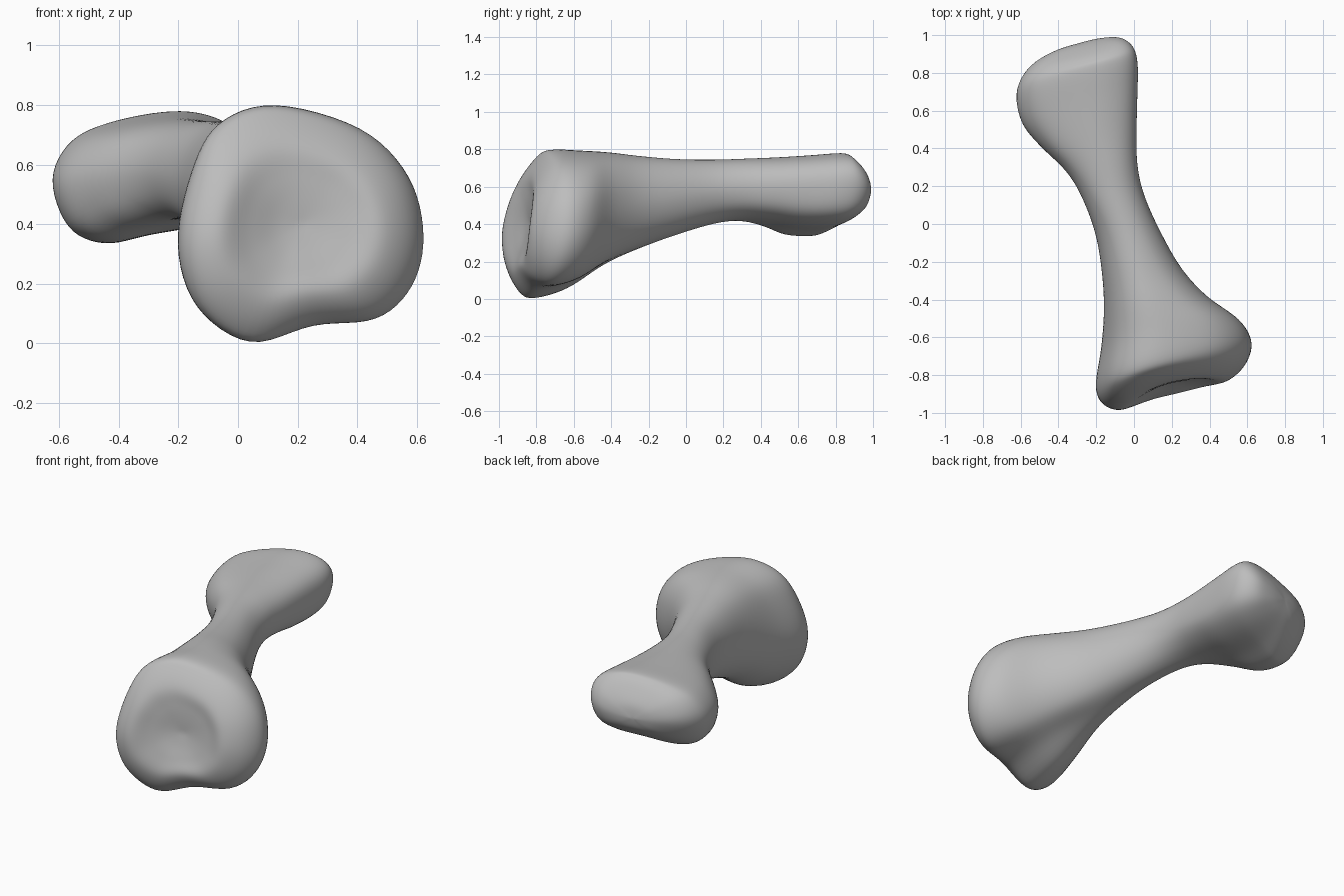
import bpy
import math
from mathutils import Vector

cube = bpy.data.objects.get("Cube")
if cube:
    bpy.data.objects.remove(cube)

STEPS = 6  # subdivisions between control points and between sections


def spline(p0, p1, p2, p3, t):
    """Smooth curve through p1 and p2."""
    return 0.5 * (2 * p1 + (p2 - p0) * t + (2 * p0 - 5 * p1 + 4 * p2 - p3) * t * t
                  + (3 * p1 - p0 - 3 * p2 + p3) * t ** 3)


def normalised(points):
    """Scale an outline into the -1..1 square."""
    lo = [min(p[i] for p in points) for i in (0, 1)]
    hi = [max(p[i] for p in points) for i in (0, 1)]
    return [Vector([2 * (p[i] - lo[i]) / (hi[i] - lo[i]) - 1 for i in (0, 1)])
            for p in points]


# Outlines (x, z) of the two knobbed ends and the round shaft
large_end = normalised([(.62, .36), (.57, .56), (.41, .72), (.12, .80), (-.07, .735),
                        (-.16, .57), (-.205, .33), (-.14, .12), (.04, 0), (.25, .06),
                        (.46, .08), (.58, .19)])
small_end = normalised([(.02, .60), (0, .70), (-.08, .76), (-.22, .78), (-.42, .745),
                        (-.56, .68), (-.625, .55), (-.57, .39), (-.45, .335),
                        (-.30, .365), (-.12, .40), (-.01, .47)])
COUNT = len(large_end)
shaft = [Vector((math.cos(math.tau * i / COUNT), math.sin(math.tau * i / COUNT)))
         for i in range(COUNT)]


def section(y, box, tilt_x, tilt_z, knob, weight, scale=1.0, bow=0.0):
    """Tilted cross-section between shaft and knob; bow shifts its top and bottom along y."""
    x0, x1, z0, z1 = box
    cx, cz = (x0 + x1) / 2, (z0 + z1) / 2
    ring = []
    for a, b in zip(shaft, knob):
        p = a.lerp(b, weight)
        dx, dz = p.x * scale * (x1 - x0) / 2, p.y * scale * (z1 - z0) / 2
        ring.append(Vector((cx + dx, y + tilt_x * dx + tilt_z * dz + bow * p.y ** 2, cz + dz)))
    return ring


front_box = (-.205, .625, 0, .80)
back_box = (-.625, .02, .335, .78)

# Shallow dished front joint: y, tilt x, tilt z, weight, scale, bow
sections = [section(y, front_box, tx, tz, large_end, w, s, b) for y, tx, tz, w, s, b in [
    (-.838, .20, .08, .3, .001, 0), (-.848, .22, .10, .3, .2, 0),
    (-.873, .26, .13, .5, .42, .015), (-.905, .27, .14, .8, .66, .045),
    (-.85, .27, .13, 1, .9, .045), (-.74, .27, .10, 1, 1, 0)]]

# Shaft: y, box, tilt x, tilt z, outline, weight
for row in [(-.58, (-.175, .56, .05, .795), .20, .08, large_end, .9),
            (-.42, (-.16, .39, .17, .785), .13, .04, large_end, .6),
            (-.25, (-.17, .255, .26, .765), .05, 0, large_end, .3),
            (-.05, (-.205, .145, .34, .748), 0, 0, large_end, .1),
            (.15, (-.28, .055, .40, .745), 0, 0, small_end, .1),
            (.30, (-.365, .018, .41, .75), .08, .04, small_end, .4),
            (.45, (-.495, .014, .383, .757), .15, .12, small_end, .7),
            (.60, (-.592, .018, .342, .768), .22, .20, small_end, .95)]:
    sections.append(section(*row))

# Rounded rear joint
sections += [section(y, back_box, tx, tz, small_end, w, s, b) for y, tx, tz, w, s, b in [
    (.75, .25, .24, 1, 1, 0), (.852, .27, .20, 1, .92, -.045),
    (.92, .29, .14, .9, .7, -.05), (.95, .28, .08, .7, .35, -.015),
    (.955, .28, .05, .7, .001, 0)]]

# Smooth each section around, then smooth the whole run along its length
rings = [[spline(*(r[(i + k) % COUNT] for k in (-1, 0, 1, 2)), s / STEPS)
          for i in range(COUNT) for s in range(STEPS)] for r in sections]
last = len(rings) - 1
loft = []
for i in range(last):
    four = [rings[min(max(i + k, 0), last)] for k in (-1, 0, 1, 2)]
    for s in range(STEPS):
        loft.append([spline(*ps, s / STEPS) for ps in zip(*four)])
loft.append(rings[-1])

n = COUNT * STEPS
verts = [p for ring in loft for p in ring]
faces = [(j * n + i, j * n + (i + 1) % n, (j + 1) * n + (i + 1) % n, (j + 1) * n + i)
         for j in range(len(loft) - 1) for i in range(n)]
faces += [tuple(reversed(range(n))), tuple(range(len(verts) - n, len(verts)))]

mesh = bpy.data.meshes.new("bone")
mesh.from_pydata(verts, [], faces)
mesh.update()
bone = bpy.data.objects.new("bone", mesh)
bpy.context.collection.objects.link(bone)

# Outward normals, merged end centres and smooth shading
bpy.context.view_layer.objects.active = bone
bone.select_set(True)
bpy.ops.object.mode_set(mode='EDIT')
bpy.ops.mesh.select_all(action='SELECT')
bpy.ops.mesh.remove_doubles(threshold=.001)
bpy.ops.mesh.normals_make_consistent(inside=False)
bpy.ops.object.mode_set(mode='OBJECT')
bpy.ops.object.shade_smooth()

# Soften leftover ripples
smooth = bone.modifiers.new("soften", 'SMOOTH')
smooth.factor = .5
smooth.iterations = 8

# Single grey material
grey = bpy.data.materials.new("bone grey")
grey.use_nodes = True
color = (.51, .51, .51, 1)
grey.diffuse_color = color
grey.node_tree.nodes["Principled BSDF"].inputs["Base Color"].default_value = color
mesh.materials.append(grey)
